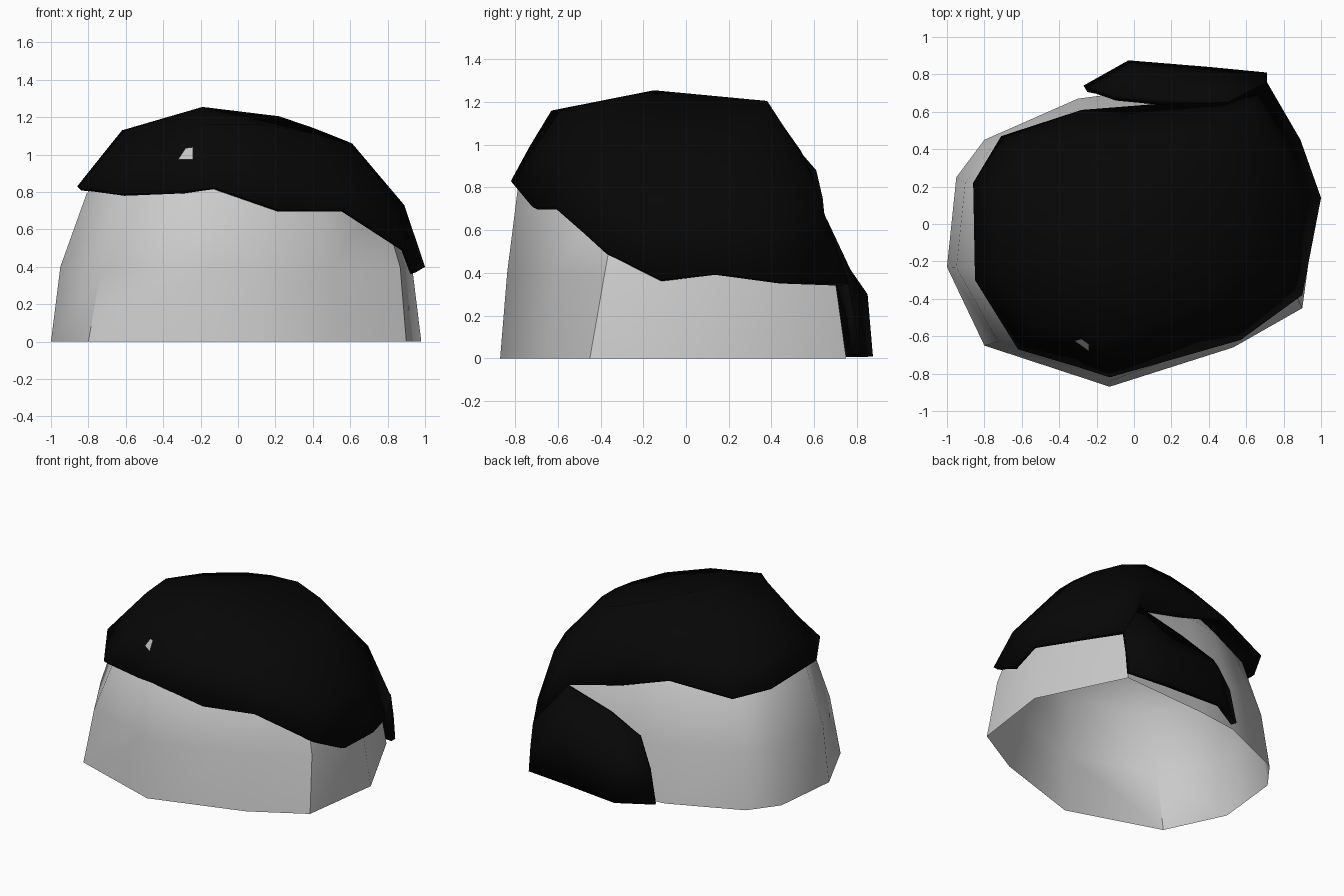
import bpy
from mathutils import Vector
from mathutils.bvhtree import BVHTree

if "Cube" in bpy.data.objects:
    bpy.data.objects.remove(bpy.data.objects["Cube"])

black = bpy.data.materials.new("black")
black.diffuse_color = (0.002, 0.002, 0.002, 1)
black.use_nodes = True
black.node_tree.nodes["Principled BSDF"].inputs["Base Color"].default_value = black.diffuse_color


def loft(name, rings, closed=True, apex=None, mat=None, thickness=0, angle=0.6):
    """Skin a stack of rings (bottom to top), optionally closed by an apex."""
    n = len(rings[0])
    verts = [tuple(p) for ring in rings for p in ring]
    faces = []
    span = n if closed else n - 1
    for r in range(len(rings) - 1):
        for i in range(span):
            j = (i + 1) % n
            faces.append((r * n + i, r * n + j, (r + 1) * n + j, (r + 1) * n + i))
    if apex:
        verts.append(apex)
        top = (len(rings) - 1) * n
        faces += [(top + i, top + (i + 1) % n, len(verts) - 1) for i in range(n)]
    mesh = bpy.data.meshes.new(name)
    mesh.from_pydata(verts, [], faces)
    ob = bpy.data.objects.new(name, mesh)
    bpy.context.collection.objects.link(ob)
    if mat:
        mesh.materials.append(mat)
    bpy.ops.object.select_all(action='DESELECT')
    ob.select_set(True)
    bpy.context.view_layer.objects.active = ob
    bpy.ops.object.shade_smooth_by_angle(angle=angle)
    if thickness:
        mod = ob.modifiers.new("thickness", 'SOLIDIFY')
        mod.thickness = thickness
        mod.offset = -1
    return ob


# Scalp: open-bottomed dome, one rim outline scaled up through the levels,
# with a few corners leaning in as they rise
rim = [(-.13, -.87), (.53, -.66), (.9, -.45), (.98, .14), (.68, .75), (0, .71),
       (-.3, .67), (-.8, .45), (-.95, .25), (-1, -.23), (-.8, -.65)]
lean = {1: (0, .06), 2: (.03, .15), 10: (.08, 0)}
levels = [(0, 1, 1, 0), (.4, .95, .945, -.015), (.79, .81, .86, -.04),
          (1.0, .6, .64, -.05), (1.12, .3, .32, -.06)]
rings = []
for z, sx, sy, dy in levels:
    ring = []
    for i, (x, y) in enumerate(rim):
        lx, ly = lean.get(i, (0, 0))
        ring.append((x * sx + lx * z, y * sy + dy + ly * z, z))
    rings.append(ring)
loft("scalp", rings, apex=(-.1, -.08, 1.16), angle=0.7)

# Hair cap: swept hemline, bulging middle ring, crown ring, apex
hem = [(-.13, -.82, .83), (.22, -.72, .71), (.57, -.62, .71), (.9, -.38, .5),
       (.95, -.12, .37), (1, .14, .4), (.89, .45, .36), (.71, .76, .35),
       (.5, .65, .65), (.1, .64, .75), (-.28, .61, .88), (-.71, .47, .81),
       (-.86, .22, .83), (-.85, -.3, .83), (-.62, -.67, .80), (-.3, -.765, .81)]
crown = [(-.17, -.63, 1.16), (.15, -.5, 1.16), (.42, -.36, 1.11), (.58, -.2, 1.06),
         (.61, -.05, 1.06), (.61, .1, 1.06), (.56, .25, 1.08), (.41, .37, 1.14),
         (.22, .38, 1.205), (0, .38, 1.195), (-.2, .36, 1.17), (-.45, .25, 1.14),
         (-.62, .05, 1.13), (-.6, -.2, 1.13), (-.41, -.44, 1.13), (-.28, -.55, 1.15)]
middle = []
for h, c in zip(hem, crown):
    m = (Vector(h) + Vector(c)) / 2
    out = Vector((m.x, m.y, 0)).normalized()
    middle.append(m + out * min(.085, max(0, .25 * (c[2] - h[2]) ** 2 - .022)))
middle[-1].y += .05  # dent at the front
hair = loft("hair_cap", [hem, middle, crown], apex=(-.19, -.15, 1.255),
            mat=black, thickness=.03, angle=1.2)

# Hanging lock at the back right
loft("back_lock", [
    [(.71, .81, .02), (.4, .84, .02), (-.03, .875, .01), (-.27, .74, .01)],
    [(.71, .79, .2), (.43, .81, .33), (-.02, .85, .3), (-.22, .73, .25)],
    [(.71, .76, .36), (.5, .66, .65), (.15, .67, .56), (-.11, .69, .46)]],
    closed=False, mat=black, thickness=.04, angle=1.2)

# Small bare patch on the front of the hair, laid onto its surface
tree = BVHTree.FromObject(hair, bpy.context.evaluated_depsgraph_get())
patch = []
for x, z in [(-.32, .975), (-.24, .975), (-.24, 1.04), (-.28, 1.035)]:
    hit = tree.ray_cast(Vector((x, -2, z)), Vector((0, 1, 0)))[0]
    patch.append((x, hit.y - .014, z))
loft("bare_patch", [patch[:2], [patch[3], patch[2]]], closed=False)
